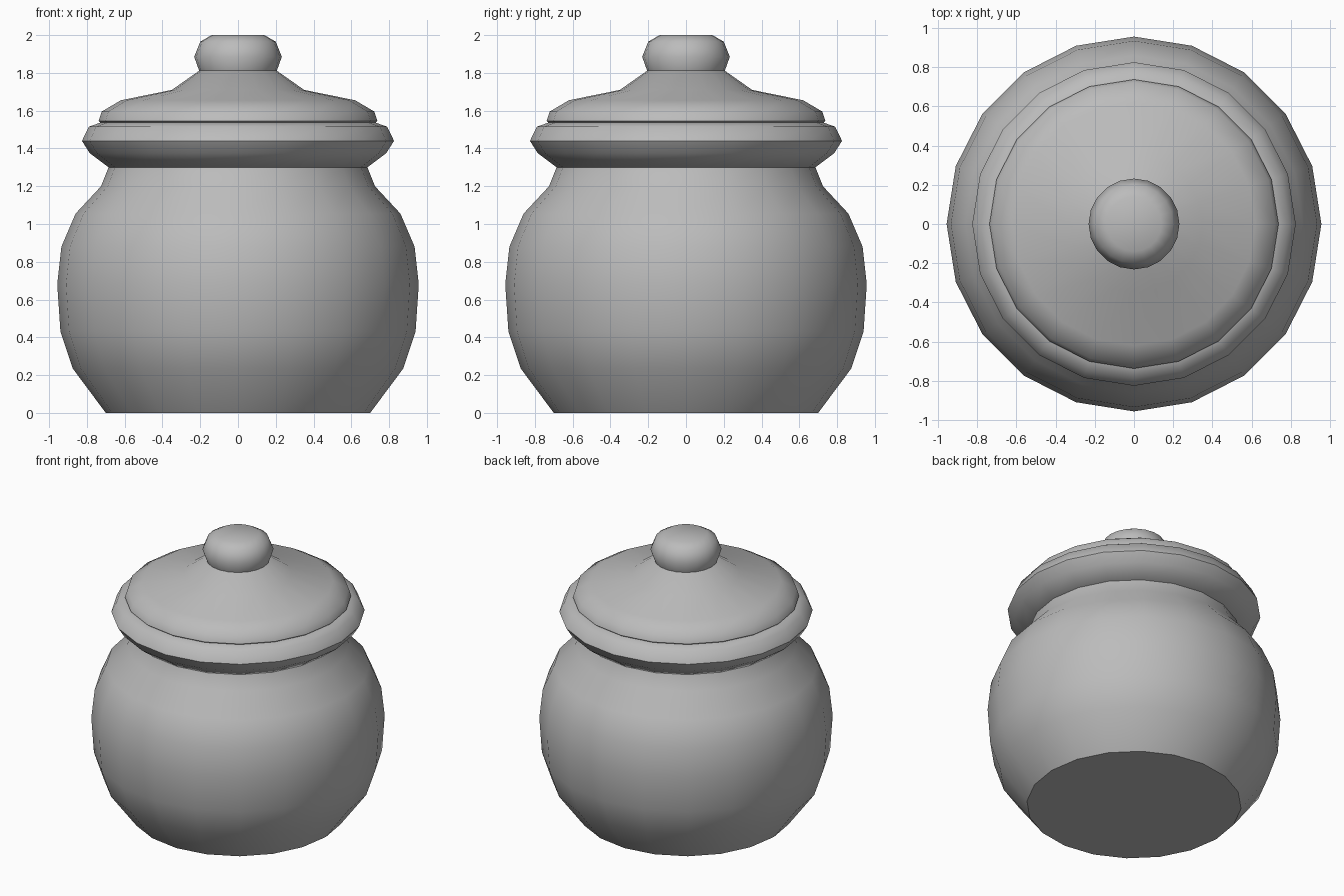
import bpy, math

old = bpy.data.objects.get("Cube")
if old:
    bpy.data.objects.remove(old, do_unlink=True)

SIDES = 20

clay = bpy.data.materials.new("grey_clay")
clay.use_nodes = True
GREY = (0.5, 0.5, 0.5, 1)
clay.diffuse_color = GREY
clay.node_tree.nodes["Principled BSDF"].inputs["Base Color"].default_value = GREY


def lathe(name, profile):
    """Turn (radius, height) points around z, with flat caps at both ends."""
    verts = [(r * math.cos(math.tau * i / SIDES), r * math.sin(math.tau * i / SIDES), z)
             for r, z in profile for i in range(SIDES)]
    faces = [tuple(reversed(range(SIDES)))]
    for ring in range(len(profile) - 1):
        a, b = ring * SIDES, (ring + 1) * SIDES
        for i in range(SIDES):
            j = (i + 1) % SIDES
            faces.append((a + i, a + j, b + j, b + i))
    faces.append(tuple(range(len(verts) - SIDES, len(verts))))
    mesh = bpy.data.meshes.new(name)
    mesh.from_pydata(verts, [], faces)
    mesh.materials.append(clay)
    obj = bpy.data.objects.new(name, mesh)
    bpy.context.collection.objects.link(obj)
    bpy.ops.object.select_all(action="DESELECT")
    obj.select_set(True)
    bpy.context.view_layer.objects.active = obj
    bpy.ops.object.shade_smooth_by_angle(angle=math.radians(50))
    return obj


# Round pot with a flat foot and a narrowed neck
lathe("jar_body", [(0.70, 0), (0.875, 0.235), (0.94, 0.43), (0.957, 0.68),
                   (0.935, 0.88), (0.86, 1.055), (0.725, 1.2), (0.685, 1.3)])

# Rolled lip around the mouth
lathe("jar_rim", [(0.685, 1.3), (0.785, 1.375), (0.826, 1.44),
                  (0.79, 1.515), (0.725, 1.538)])

# Lid sweeping up to the handle
lathe("lid", [(0.72, 1.53), (0.738, 1.545), (0.722, 1.595), (0.62, 1.655),
              (0.35, 1.71), (0.205, 1.812)])

# Handle
lathe("lid_knob", [(0.205, 1.81), (0.232, 1.885), (0.20, 1.965), (0.14, 2.0)])
